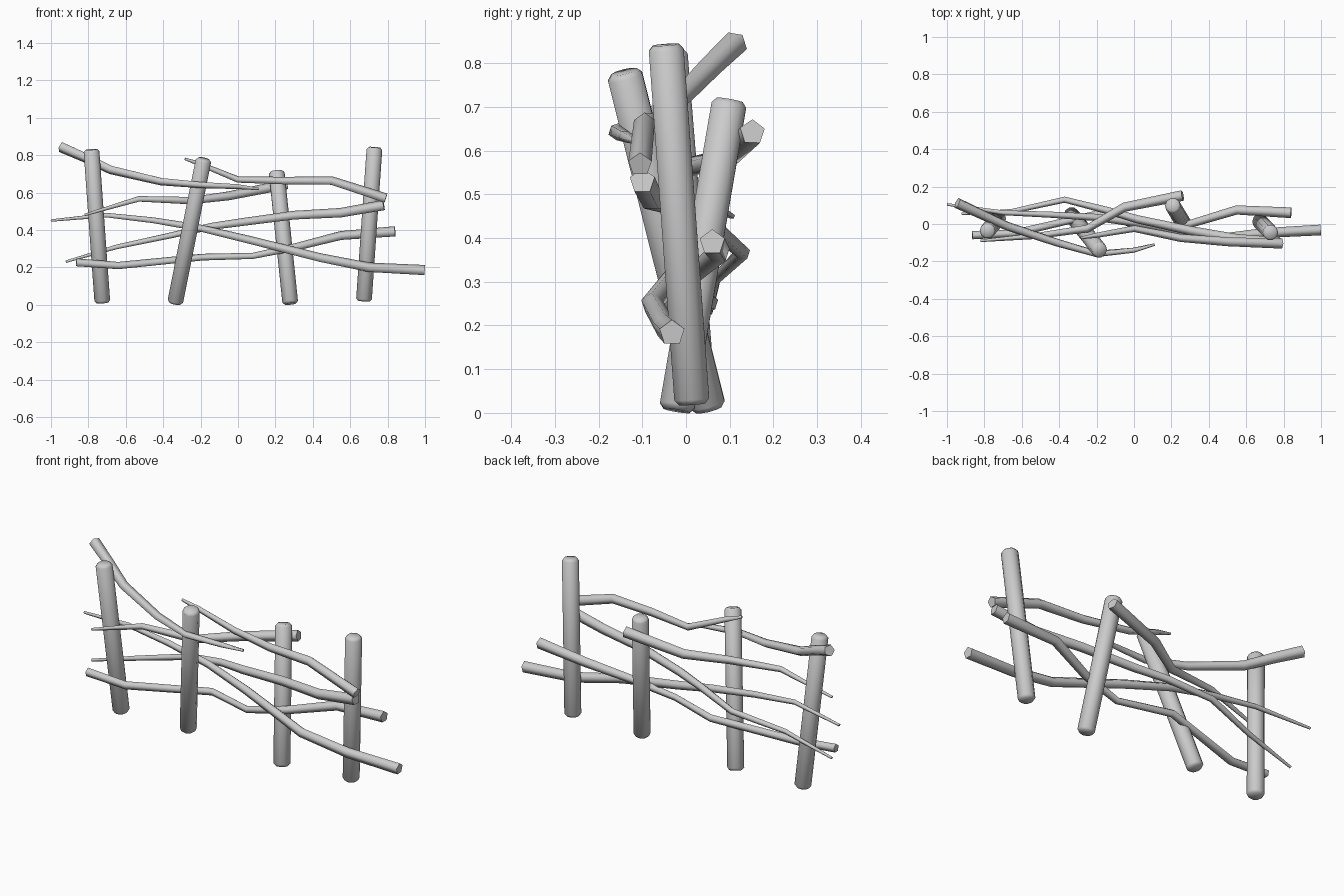
import bpy, bmesh, math
from mathutils import Vector

cube = bpy.data.objects.get("Cube")
if cube:
    bpy.data.objects.remove(cube, do_unlink=True)

wood = bpy.data.materials.new("weathered_grey")
wood.use_nodes = True
grey = (0.6, 0.6, 0.6, 1)
wood.diffuse_color = grey
wood.node_tree.nodes["Principled BSDF"].inputs["Base Color"].default_value = grey


def sweep(name, points, radii, sides):
    """Loft a ring of the given radius at every path point and cap the ends."""
    pts = [Vector(p) for p in points]
    bm = bmesh.new()
    rings = []
    hint = Vector((0, 1, 0))
    for i, p in enumerate(pts):
        before, after = pts[max(i - 1, 0)], pts[min(i + 1, len(pts) - 1)]
        tangent = (after - before).normalized()
        side = tangent.cross(hint).normalized()
        up = side.cross(tangent)
        ring = []
        for k in range(sides):
            a = math.tau * k / sides
            ring.append(bm.verts.new(p + radii[i] * (side * math.cos(a) + up * math.sin(a))))
        rings.append(ring)
    for low, high in zip(rings, rings[1:]):
        for k in range(sides):
            n = (k + 1) % sides
            bm.faces.new((low[k], low[n], high[n], high[k]))
    bm.faces.new(rings[0])
    bm.faces.new(rings[-1])
    bmesh.ops.recalc_face_normals(bm, faces=bm.faces)
    for f in bm.faces:
        f.smooth = True
    mesh = bpy.data.meshes.new(name)
    bm.to_mesh(mesh)
    bm.free()
    mesh.set_sharp_from_angle(angle=math.radians(78))
    mesh.materials.append(wood)
    obj = bpy.data.objects.new(name, mesh)
    bpy.context.collection.objects.link(obj)


def post(name, foot, head, radius=0.042):
    """Straight stake with chamfered ends."""
    a, b = Vector(foot), Vector(head)
    step = (b - a).normalized() * 0.012
    sweep(name, [a, a + step, b - step, b],
          [radius * 0.75, radius, radius, radius * 0.75], 10)


def branch(name, points, thin=0.007, thick=0.03, waist=None):
    """Crooked five-sided rail, running from its thin end to its thick end."""
    last = len(points) - 1
    radii = []
    for i in range(last + 1):
        t = i / last
        if waist is None:
            radii.append(thin + (thick - thin) * t ** 0.65)
        else:
            end = thin if t < 0.5 else thick
            radii.append(waist + (end - waist) * abs(2 * t - 1))
    sweep(name, points, radii, 5)


# Leaning posts
post("post_far_right", (-0.725, 0.03, 0.01), (-0.784, -0.037, 0.83))
post("post_mid_right", (-0.337, 0.052, 0.008), (-0.183, -0.142, 0.78))
post("post_mid_left", (0.28, -0.022, 0.005), (0.206, 0.1, 0.715))
post("post_far_left", (0.673, 0.014, 0.02), (0.73, -0.046, 0.842))

# Woven branches
branch("top_branch_right", [
    (0.11, -0.11, 0.62), (0, -0.14, 0.633), (-0.2, -0.16, 0.642), (-0.41, -0.1, 0.66),
    (-0.68, -0.01, 0.723), (-0.82, 0.055, 0.79), (-0.945, 0.113, 0.845)])
branch("top_branch_left", [
    (-0.285, -0.075, 0.78), (-0.2, -0.06, 0.75), (0, -0.025, 0.668),
    (0.25, -0.075, 0.662), (0.5, -0.095, 0.662), (0.79, -0.105, 0.568)], thick=0.028)
branch("upper_branch", [
    (-0.82, -0.09, 0.48), (-0.53, -0.065, 0.565), (-0.25, -0.025, 0.555),
    (-0.05, 0.09, 0.58), (0.26, 0.152, 0.642)])
branch("middle_branch", [
    (-0.92, 0.055, 0.23), (-0.65, 0.068, 0.308), (-0.37, 0.13, 0.367),
    (-0.14, 0.072, 0.418), (0.02, 0.025, 0.44), (0.3, -0.035, 0.477),
    (0.55, -0.08, 0.49), (0.78, -0.1, 0.53)])
branch("diagonal_branch", [
    (-1, 0.105, 0.45), (-0.7, 0.06, 0.478), (-0.45, 0.05, 0.45), (-0.2, 0.035, 0.408),
    (0.05, 0, 0.348), (0.44, -0.078, 0.25), (0.7, -0.048, 0.198), (0.997, -0.032, 0.183)])
branch("low_branch", [
    (-0.865, -0.06, 0.225), (-0.64, -0.05, 0.208), (-0.19, 0.055, 0.253), (0.08, -0.03, 0.26),
    (0.3, 0.0, 0.305), (0.55, 0.075, 0.368), (0.84, 0.06, 0.39)],
    thin=0.023, thick=0.03, waist=0.018)
